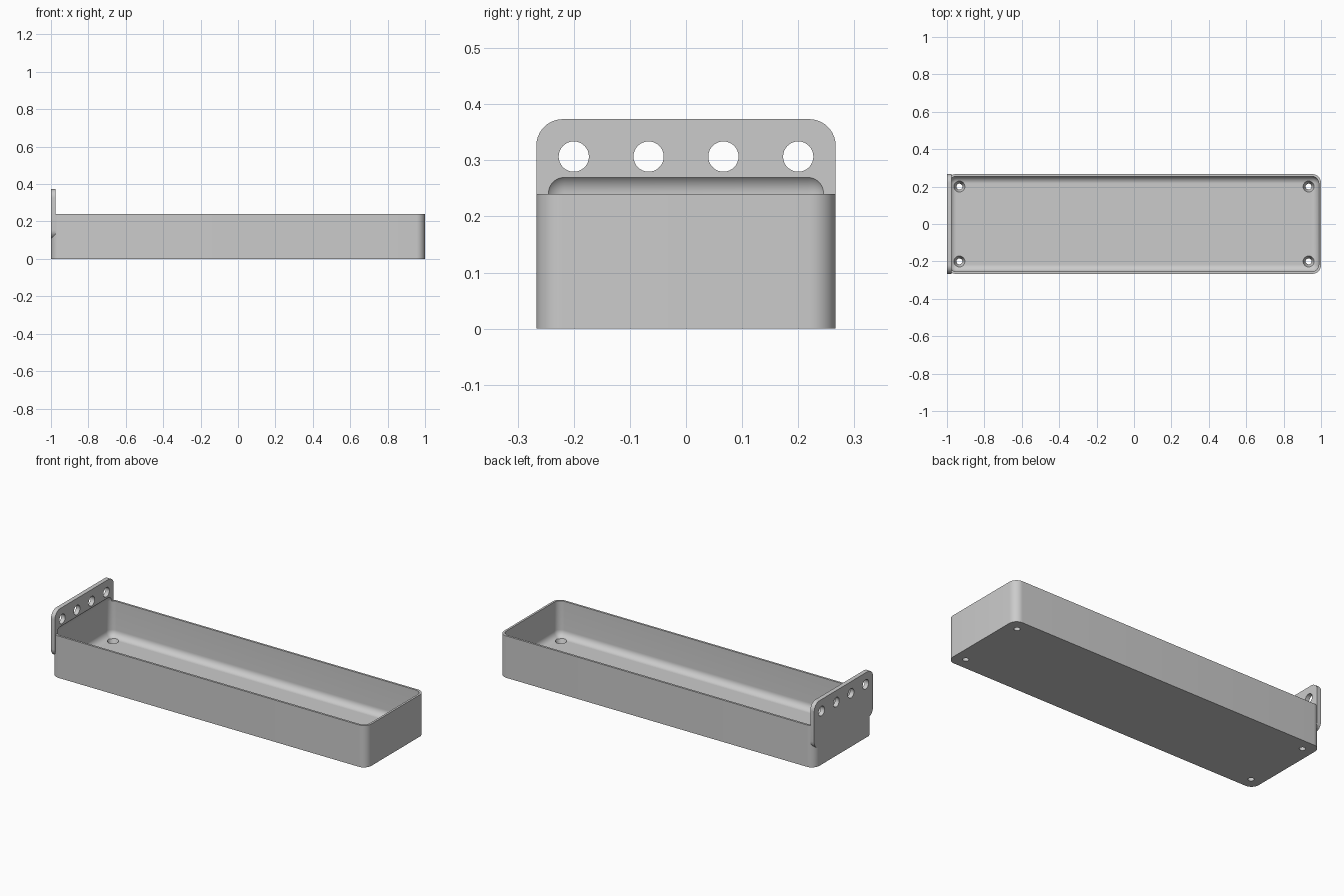
import bpy
import bmesh
import math
from mathutils import Matrix

old = bpy.data.objects.get("Cube")
if old:
    bpy.data.objects.remove(old, do_unlink=True)

PITCH = 2 / 15            # spacing of the hole grid
HALF_W = 2 * PITCH        # half width of the tray
HEIGHT = 0.24
PLATE_T = 0.025
FLOOR = 0.037

grey = bpy.data.materials.new("plain grey")
grey.use_nodes = True
grey.diffuse_color = (0.6, 0.6, 0.6, 1)
grey.node_tree.nodes["Principled BSDF"].inputs["Base Color"].default_value = (0.6, 0.6, 0.6, 1)


def rounded_box(name, lo, hi, radius, axis=None, segments=10):
    """Box between two corners; rounds edges along one axis, or all edges."""
    bm = bmesh.new()
    bmesh.ops.create_cube(bm, size=1)
    for v in bm.verts:
        v.co = [(a + b) / 2 + c * (b - a) for a, b, c in zip(lo, hi, v.co)]
    edges = [e for e in bm.edges if axis is None or
             abs((e.verts[0].co - e.verts[1].co).normalized()[axis]) > 0.9]
    bmesh.ops.bevel(bm, geom=edges, offset=radius, segments=segments,
                    profile=0.5, affect='EDGES')
    return finish(bm, name)


def finish(bm, name):
    bmesh.ops.recalc_face_normals(bm, faces=bm.faces)
    mesh = bpy.data.meshes.new(name)
    bm.to_mesh(mesh)
    bm.free()
    mesh.materials.append(grey)
    obj = bpy.data.objects.new(name, mesh)
    bpy.context.scene.collection.objects.link(obj)
    return obj


def boolean(target, tool, operation):
    mod = target.modifiers.new(tool.name, 'BOOLEAN')
    mod.operation = operation
    mod.solver = 'EXACT'
    mod.object = tool
    bpy.context.view_layer.objects.active = target
    bpy.ops.object.modifier_apply(modifier=mod.name)
    bpy.data.objects.remove(tool, do_unlink=True)


def hole(bm, centre, r1, r2, depth, turn=Matrix()):
    bmesh.ops.create_cone(bm, cap_ends=True, segments=32, radius1=r1, radius2=r2,
                          depth=depth, matrix=Matrix.Translation(centre) @ turn)


# Tray shell and the hanging plate at its end
tray = rounded_box("tray", (-1, -HALF_W, 0), (1, HALF_W, HEIGHT), 0.047, axis=2)
plate = rounded_box("hanging_plate", (-1, -HALF_W, 0.8 * PITCH),
                    (PLATE_T - 1, HALF_W, 2.8 * PITCH), 0.047, axis=0)
boolean(tray, plate, 'UNION')

# Cavity with rounded edges, reaching slightly into the plate
WALL = 0.012
cavity = rounded_box("cavity", (WALL - 1, WALL - HALF_W, FLOOR),
                     (1 - WALL, HALF_W - WALL, 0.279), 0.038)
boolean(tray, cavity, 'DIFFERENCE')

# Row of round holes through the plate
bm = bmesh.new()
for i in range(4):
    hole(bm, (PLATE_T / 2 - 1, (i - 1.5) * PITCH, 2.3 * PITCH), 0.027, 0.027, 0.1,
         Matrix.Rotation(math.pi / 2, 4, 'Y'))
boolean(tray, finish(bm, "plate_holes"), 'DIFFERENCE')

# Tapered drain holes in the floor corners
bm = bmesh.new()
for sx in (-1, 1):
    for sy in (-1, 1):
        hole(bm, (sx * 7 * PITCH, sy * 1.5 * PITCH, FLOOR / 2),
             0.014, 0.031, FLOOR + 0.01)
boolean(tray, finish(bm, "floor_holes"), 'DIFFERENCE')

# Smooth the fillets, keep hard edges sharp
bpy.ops.object.select_all(action='DESELECT')
tray.select_set(True)
bpy.context.view_layer.objects.active = tray
bpy.ops.object.shade_smooth_by_angle(angle=math.radians(30))
